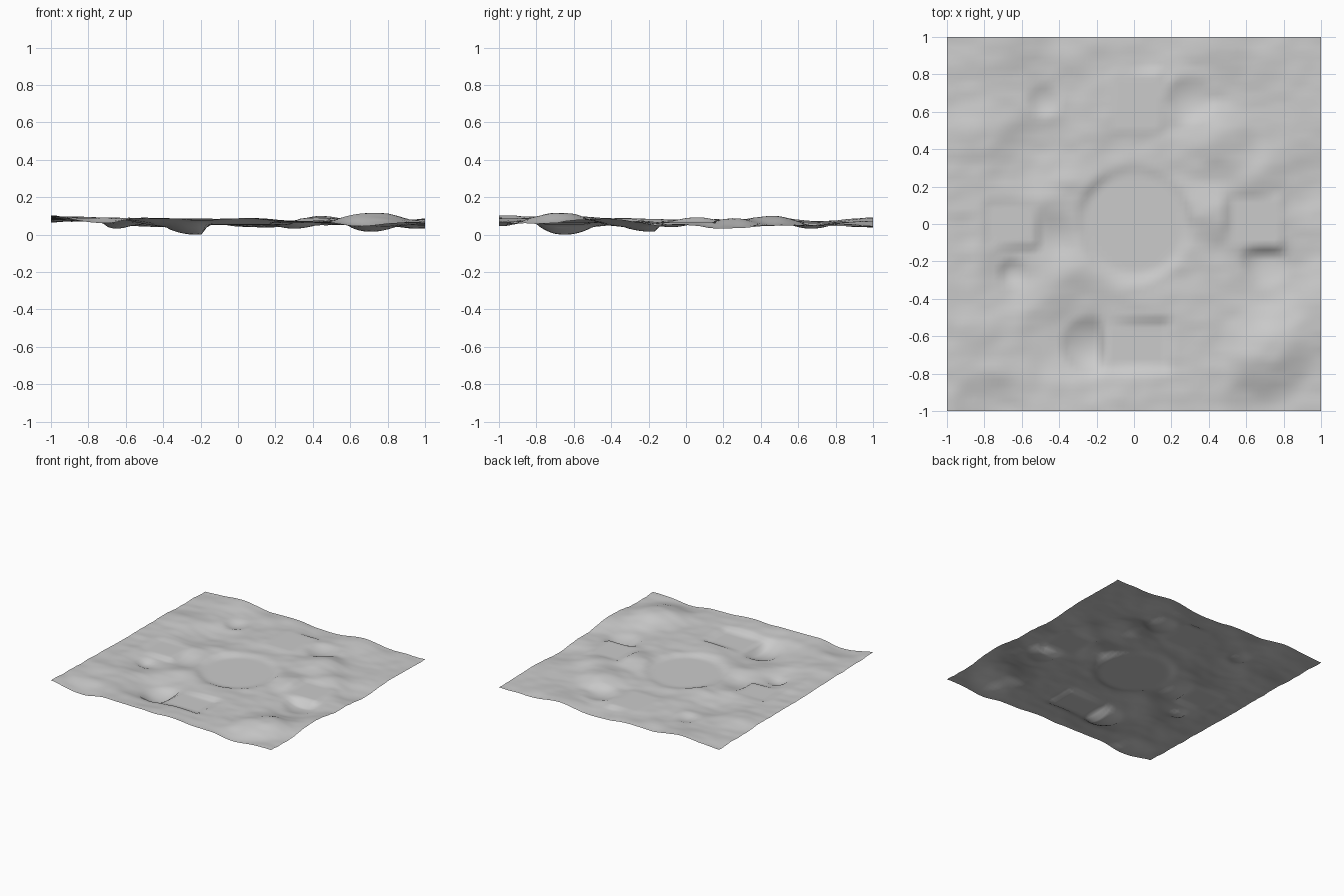
import bpy, bmesh
from mathutils import Vector, noise

cube = bpy.data.objects.get("Cube")
if cube:
    bpy.data.objects.remove(cube, do_unlink=True)

CELLS = 72

# Broad rises and dips: x, y, radius, target height
SWELLS = [
    (-0.68, 1.0, 0.30, 0.090), (0.14, 1.0, 0.28, 0.038), (0.45, 0.95, 0.22, 0.075),
    (-1.0, 0.05, 0.40, 0.080), (-0.82, 0.45, 0.25, 0.088), (-0.52, 0.36, 0.28, 0.048),
    (0.67, -1.0, 0.22, 0.045), (-0.30, -0.58, 0.38, 0.038), (-0.34, -1.0, 0.28, 0.085),
    (-0.75, -1.0, 0.25, 0.062), (1.0, 0.22, 0.28, 0.032), (1.0, -0.45, 0.30, 0.088),
    (0.73, -0.28, 0.28, 0.040), (0.44, 0.06, 0.22, 0.094), (0.62, 0.26, 0.22, 0.088),
    (-0.45, -0.08, 0.24, 0.042), (-0.62, -0.25, 0.25, 0.045), (0.45, 0.43, 0.24, 0.100),
    (0.05, -0.90, 0.24, 0.085), (0.72, -0.68, 0.28, 0.116), (-0.05, 0.44, 0.2, 0.058),
    (-0.30, 0.18, 0.18, 0.072),
]
# Bowl craters: x, y, radius, floor height
CRATERS = [
    (-0.23, -0.65, 0.16, 0.0), (0.71, -0.19, 0.14, 0.016), (0.30, 0.67, 0.13, 0.032),
    (-0.65, -0.26, 0.075, 0.032), (-0.48, 0.66, 0.09, 0.046),
]
# Level building pads: x, y, half width, half depth, height
PADS = [
    (0.65, 0.01, 0.135, 0.135, 0.066), (-0.66, 0.0, 0.125, 0.105, 0.070),
    (0.01, -0.65, 0.165, 0.115, 0.055), (0.01, 0.65, 0.12, 0.15, 0.065),
]


def lerp(a, b, t):
    return a + (b - a) * t


def smooth_falloff(d, inner, outer):
    t = min(max((outer - d) / (outer - inner), 0), 1)
    return t * t * (3 - 2 * t)


def height(x, y):
    # Gentle overall tilt plus rolling ground
    u, v = (x + 1) / 2, (y + 1) / 2
    z = lerp(lerp(0.100, 0.062, u), lerp(0.070, 0.045, u), v)
    for cx, cy, r, target in SWELLS:
        t = ((x - cx) ** 2 + (y - cy) ** 2) / (r * r)
        if t < 1:
            z = lerp(z, target, (1 - t) ** 2)
    z += 0.007 * noise.noise(Vector((4 * x, 7 * y, 1.7)))
    z += 0.005 * noise.noise(Vector((9 * x, 16 * y, 5.3)))
    z = min(max(z, 0.03), 0.115)
    # Craters
    for cx, cy, r, floor in CRATERS:
        t = ((x - cx) ** 2 + (y - cy) ** 2) / (r * r)
        if t < 1:
            z = lerp(z, floor, 1 - t)
    # Central round clearing
    z = lerp(z, 0.052, smooth_falloff((x * x + y * y) ** 0.5, 0.26, 0.33))
    # Rectangular pads
    for cx, cy, w, d, level in PADS:
        gap = max(abs(x - cx) - w, abs(y - cy) - d)
        z = lerp(z, level, smooth_falloff(gap, 0.0, 0.03))
    return z


# Ground sheet
bm = bmesh.new()
bmesh.ops.create_grid(bm, x_segments=CELLS, y_segments=CELLS, size=1)
for vert in bm.verts:
    vert.co.z = height(vert.co.x, vert.co.y)
lowest = min(vert.co.z for vert in bm.verts)
for vert in bm.verts:
    vert.co.z -= lowest
for face in bm.faces:
    face.smooth = True
mesh = bpy.data.meshes.new("ground")
bm.to_mesh(mesh)
bm.free()
ground = bpy.data.objects.new("ground", mesh)
bpy.context.collection.objects.link(ground)

# Plain grey surface
grey = bpy.data.materials.new("light_grey")
grey.use_nodes = True
colour = (0.6, 0.6, 0.6, 1)
grey.diffuse_color = colour
grey.node_tree.nodes["Principled BSDF"].inputs["Base Color"].default_value = colour
mesh.materials.append(grey)
